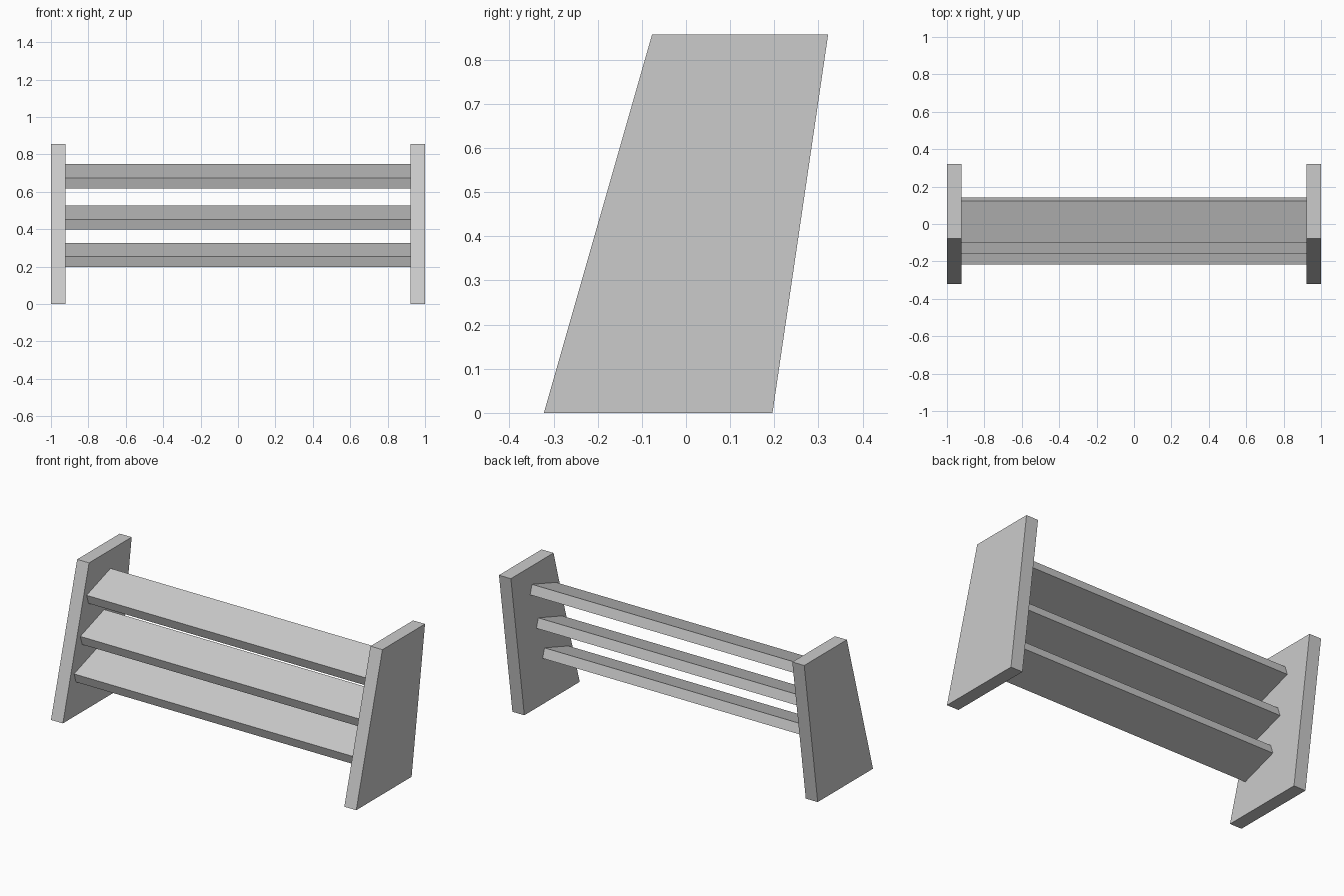
import bpy, bmesh

if "Cube" in bpy.data.objects:
    bpy.data.objects.remove(bpy.data.objects["Cube"])


def extrude_x(name, profile, x0, x1):
    """Solid made by extruding a (y, z) profile from x0 to x1."""
    bm = bmesh.new()
    face = bm.faces.new([bm.verts.new((x0, y, z)) for y, z in profile])
    ext = bmesh.ops.extrude_face_region(bm, geom=[face])
    verts = [g for g in ext["geom"] if isinstance(g, bmesh.types.BMVert)]
    bmesh.ops.translate(bm, verts=verts, vec=(x1 - x0, 0, 0))
    bmesh.ops.recalc_face_normals(bm, faces=bm.faces)
    mesh = bpy.data.meshes.new(name)
    bm.to_mesh(mesh)
    bm.free()
    obj = bpy.data.objects.new(name, mesh)
    bpy.context.collection.objects.link(obj)
    return obj


# Leaning side panels
panel = [(-0.322, 0), (0.196, 0), (0.322, 0.857), (-0.077, 0.857)]
extrude_x("left_side_panel", panel, -1.0, -0.922)
extrude_x("right_side_panel", panel, 0.922, 1.0)

# Tilted shelves, stepping back as they rise; (y, z) is the front top edge
section = [(0, 0), (0.224, 0.074), (0.242, 0.019), (0.018, -0.055)]
levels = {"lower": (-0.217, 0.253), "middle": (-0.159, 0.453), "upper": (-0.100, 0.674)}
for level, (y, z) in levels.items():
    extrude_x(level + "_shelf", [(y + dy, z + dz) for dy, dz in section], -0.922, 0.922)
